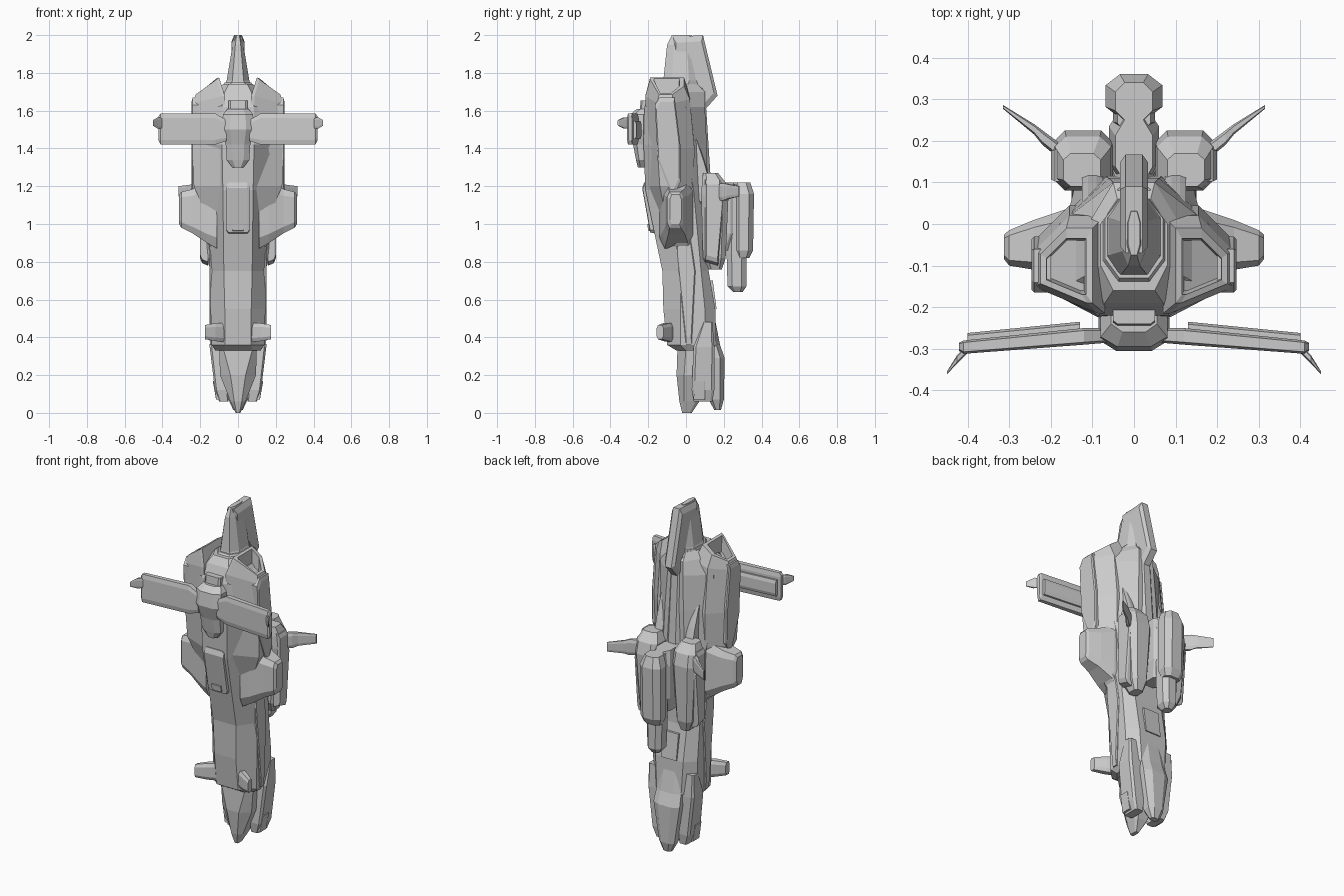
import bpy, bmesh


def mesh_object(name, rings, mirror=False):
    """Skin a row of equal-length point rings and cap both ends."""
    bm = bmesh.new()
    loops = [[bm.verts.new(p) for p in r] for r in rings]
    n = len(loops[0])
    for a, b in zip(loops, loops[1:]):
        for i in range(n):
            j = (i + 1) % n
            bm.faces.new((a[i], a[j], b[j], b[i]))
    bm.faces.new(loops[0])
    bm.faces.new(loops[-1])
    bmesh.ops.recalc_face_normals(bm, faces=bm.faces)
    me = bpy.data.meshes.new(name)
    bm.to_mesh(me)
    bm.free()
    ob = bpy.data.objects.new(name, me)
    bpy.context.collection.objects.link(ob)
    if mirror:
        ob.modifiers.new("mirror", 'MIRROR').use_mirror_merge = False
    return ob


def octagon(a0, a1, b0, b1, c):
    """Rectangle with its corners cut by the fraction c."""
    da, db = (a1 - a0) * c, (b1 - b0) * c
    return [(a0 + da, b0), (a1 - da, b0), (a1, b0 + db), (a1, b1 - db),
            (a1 - da, b1), (a0 + da, b1), (a0, b1 - db), (a0, b0 + db)]


def pod_z(name, secs, c=0.25, mirror=False):
    """Loft up z; sections are (z, x0, x1, y0, y1)."""
    return mesh_object(name, [[(x, y, s[0]) for x, y in octagon(*s[1:], c)] for s in secs], mirror)


def centre_z(name, secs, c=0.25):
    """Centred loft up z; sections are (z, half_width, y0, y1)."""
    return pod_z(name, [(z, -w, w, y0, y1) for z, w, y0, y1 in secs], c)


def wing_x(name, secs, c=0.15):
    """Mirrored loft out along x; sections are (x, y0, y1, z0, z1)."""
    return mesh_object(name, [[(s[0], y, z) for y, z in octagon(*s[1:], c)] for s in secs], True)


def body(name, secs):
    """Hull loft; sections are z, front/mid/back half widths, then four depths."""
    rings = []
    for z, xf, xm, xb, yf, y1, y2, yb in secs:
        half = [(xf, yf, z), (xm, y1, z), (xm, y2, z), (xb, yb, z)]
        rings.append(half + [(-x, y, h) for x, y, h in reversed(half)])
    return mesh_object(name, rings)


def plate(name, outline, slabs, mirror=False):
    """Side outline (y, z) skinned across x; slabs are (x, inset scale)."""
    cy = sum(p[0] for p in outline) / len(outline)
    cz = sum(p[1] for p in outline) / len(outline)
    return mesh_object(name, [[(x, cy + (y - cy) * s, cz + (z - cz) * s) for y, z in outline]
                              for x, s in slabs], mirror)


# Main hull
body("main_hull", [
    (0.33, .075, .12, .07, -.05, .0, .10, .14),
    (0.36, .07, .14, .08, -.10, -.03, .10, .16),
    (0.55, .07, .145, .09, -.12, -.03, .10, .155),
    (0.75, .075, .145, .09, -.125, -.03, .08, .12),
    (1.18, .08, .155, .07, -.215, -.10, .04, .115),
    (1.42, .085, .19, .06, -.225, -.17, .0, .11),
    (1.62, .085, .18, .05, -.22, -.16, .0, .10),
    (1.70, .07, .11, .05, -.19, -.12, .0, .10),
    (1.74, .05, .08, .04, -.16, -.10, .0, .06)])
# Nose
body("nose_core", [
    (0.0, .008, .012, .008, -.02, -.01, .02, .03),
    (0.06, .02, .04, .03, -.035, -.01, .05, .07),
    (0.20, .04, .095, .06, -.05, -.01, .07, .12),
    (0.35, .08, .10, .07, -.045, .0, .08, .14)])
pod_z("nose_cheek", [(0.06, .05, .10, .04, .14), (0.12, .05, .122, .03, .15),
                     (0.35, .06, .150, .04, .15), (0.48, .08, .146, .09, .14)], .12, True)
pod_z("cheek_port", [(0.07, .08, .116, .04, .10), (0.17, .09, .134, .045, .10)], .05, True)
centre_z("nose_back_plate", [(0.015, .025, .15, .185), (0.07, .05, .12, .20),
                             (0.29, .085, .11, .205), (0.36, .08, .10, .18),
                             (0.49, .07, .10, .155)], .25)
wing_x("nose_fin", [(.07, -.10, -.05, .375, .475), (.12, -.13, -.08, .38, .475),
                    (.175, -.155, -.12, .39, .465)], .2)
plate("side_strip", [(-.05, .85), (.0, .36), (.03, .36), (.05, .75), (.0, 1.1), (-.04, 1.1)],
      [(.13, 1), (.147, 1), (.152, .9)], True)
plate("back_hatch", [(.12, .55), (.162, .55), (.142, .70), (.10, .70)],
      [(-.05, 1), (.05, 1)])
# Raised panel on the front of the hull
plate("front_panel", [(-.165, .95), (-.19, .955), (-.232, 1.19), (-.222, 1.22), (-.16, 1.22)],
      [(-.062, .9), (-.05, 1), (.05, 1), (.062, .9)])
plate("front_panel_latch", [(-.15, .955), (-.2, .965), (-.205, 1.0), (-.15, 1.01)],
      [(-.03, 1), (.03, 1)])


def nacelle_ring(x0, x1, y0, y1, z, drop=0.0, c=0.5):
    """Five-sided ring with slanted front and back; drop lowers the outer side."""
    d = (x1 - x0) * c
    pts = [(x0, y0), (x0 + d * .2, y0), (x1, y0 + d * .75), (x1, y1 - d), (x1 - d, y1), (x0, y1)]
    return [(x, y, z - drop * (x - x0) / (x1 - x0)) for x, y in pts]


# Engine nacelles with a sloping recessed exhaust
mesh_object("engine_nacelle", [
    nacelle_ring(.07, .15, -.13, .03, 1.0),
    nacelle_ring(.07, .234, -.20, .04, 1.20),
    nacelle_ring(.07, .24, -.215, .045, 1.40),
    nacelle_ring(.07, .24, -.215, .02, 1.68, .04),
    nacelle_ring(.10, .225, -.19, -.01, 1.775, .09),
    nacelle_ring(.115, .21, -.17, -.035, 1.77, .08),
    nacelle_ring(.12, .205, -.16, -.04, 1.68, .06)], True)
plate("nacelle_side_panel", [(-.165, 1.63), (-.14, 1.67), (-.06, 1.67), (-.03, 1.42), (-.03, 1.22),
                             (-.07, 1.14), (-.15, 1.34)],
      [(.20, 1), (.240, 1), (.246, .9)], True)
# Side blocks under the nacelles
wing_x("side_block", [(.11, -.14, .04, .87, 1.25), (.165, -.13, .035, .90, 1.22),
                      (.24, -.11, .01, .95, 1.185), (.30, -.10, -.015, .98, 1.17),
                      (.312, -.085, -.025, 1.0, 1.155)])
pod_z("side_block_vent", [(.88, .11, .15, -.06, .02), (.97, .12, .21, -.08, .02)], .15, True)

# Forward wing: hub, arms and tips
centre_z("wing_hub", [(1.30, .03, -.255, -.20), (1.34, .06, -.265, -.20),
                      (1.42, .065, -.28, -.20), (1.50, .085, -.305, -.20),
                      (1.58, .08, -.295, -.20), (1.61, .055, -.26, -.18)])
centre_z("hub_spine", [(1.54, .05, -.25, -.18), (1.655, .05, -.24, -.16)], .1)
wing_x("wing_arm", [(.06, -.285, -.25, 1.44, 1.55), (.12, -.29, -.25, 1.42, 1.585),
                    (.41, -.312, -.28, 1.42, 1.585), (.42, -.305, -.285, 1.44, 1.57)])
wing_x("wing_arm_rib", [(.13, -.265, -.235, 1.45, 1.545), (.40, -.29, -.262, 1.45, 1.545)], .2)
wing_x("wing_tip", [(.40, -.31, -.29, 1.505, 1.56), (.425, -.335, -.315, 1.505, 1.565),
                    (.45, -.362, -.355, 1.52, 1.55)], .2)

# Tail
centre_z("tail_collar", [(1.60, .09, -.215, .05), (1.70, .09, -.17, .06), (1.75, .07, -.13, .06)])
centre_z("tail_boom", [(1.70, .085, -.13, .06), (1.76, .06, -.12, .06),
                       (1.95, .028, -.10, .04), (2.0, .014, -.075, .03)])
plate("tail_fin", [(-.06, 1.74), (-.07, 1.99), (.09, 2.0), (.167, 1.68), (.105, 1.61), (.0, 1.69)],
      [(-.034, .85), (-.02, 1), (.02, 1), (.034, .85)])
plate("back_spike", [(.0, 1.53), (.03, 1.54), (.10, 1.33), (.13, 1.22), (.13, 1.1), (.02, 1.1), (.0, 1.2)],
      [(.075, .9), (.09, 1), (.11, 1), (.125, .9)], True)
centre_z("back_spine", [(1.0, .05, .05, .15), (1.25, .045, .05, .13), (1.72, .04, .03, .10)])

# Rear pods with fins
pod_z("rear_pod", [(.76, .09, .145, .12, .19), (.82, .07, .17, .09, .21),
                   (1.15, .05, .195, .08, .225), (1.22, .055, .19, .085, .21),
                   (1.27, .08, .17, .09, .17)], .2, True)
plate("pod_cover", [(.10, .80), (.17, .78), (.20, 1.12), (.18, 1.24), (.10, 1.24)],
      [(.16, 1), (.19, .95), (.20, .85)], True)
wing_x("pod_fin", [(.12, .11, .15, 1.12, 1.21), (.22, .19, .225, 1.125, 1.215),
                   (.24, .215, .24, 1.135, 1.21), (.315, .277, .286, 1.145, 1.2)], .2)
# Rear centre gun
centre_z("gun_mount", [(.86, .04, .10, .24), (.95, .06, .10, .28),
                       (1.14, .06, .10, .28), (1.22, .045, .10, .25)])
centre_z("gun_barrel", [(.64, .025, .25, .30), (.67, .045, .22, .32),
                        (.84, .05, .215, .32), (1.15, .05, .22, .32), (1.21, .04, .22, .31)])
centre_z("gun_shroud", [(.82, .05, .27, .335), (.86, .066, .255, .355),
                        (1.16, .068, .255, .36), (1.22, .045, .25, .34)])
